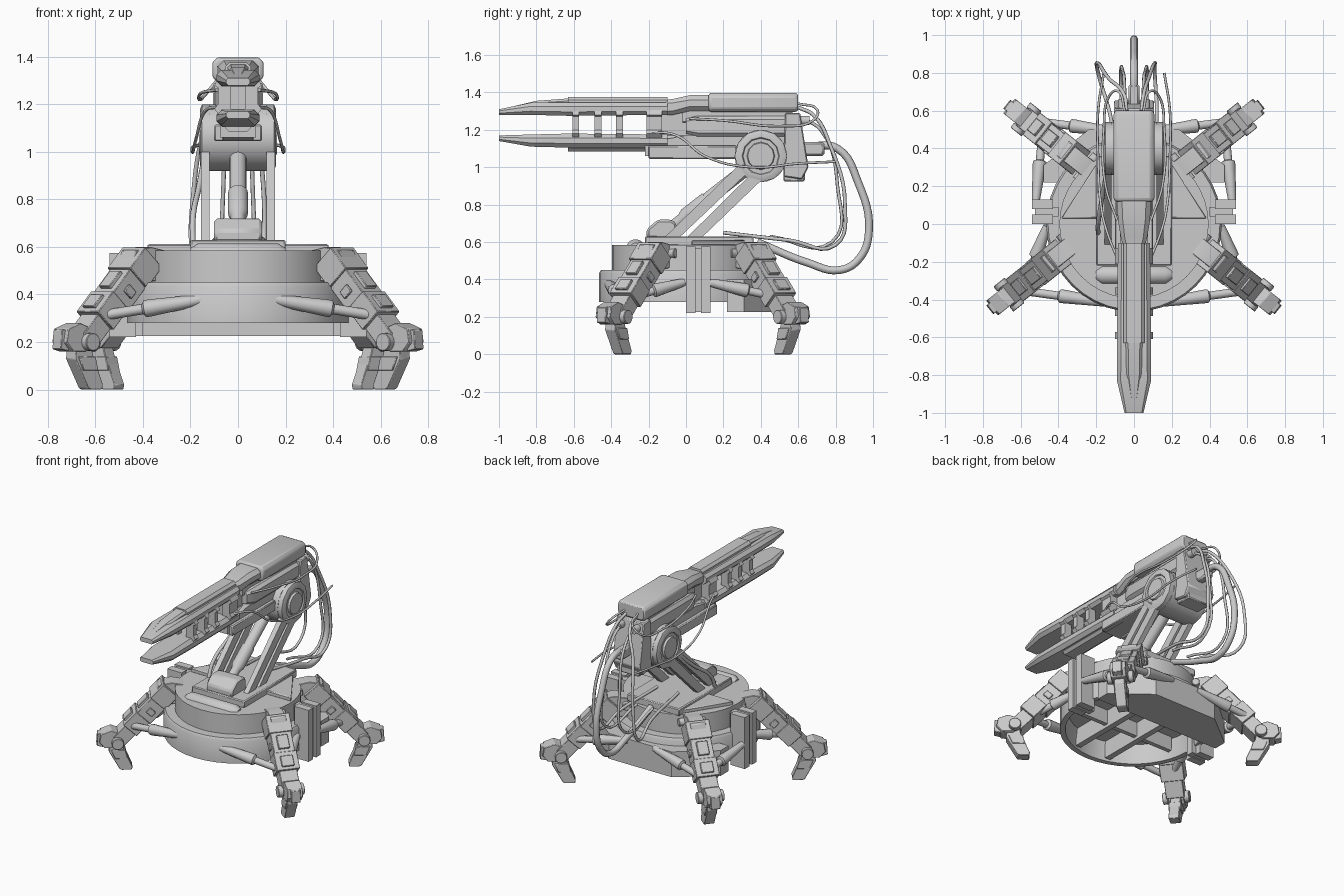
import bpy, bmesh
from math import sin, cos, pi, radians
from mathutils import Vector, Matrix


def finish(name, bm, mirror=False, bevel=0.0):
    bmesh.ops.recalc_face_normals(bm, faces=bm.faces)
    me = bpy.data.meshes.new(name)
    bm.to_mesh(me)
    bm.free()
    me.shade_smooth()
    me.set_sharp_from_angle(angle=radians(32))
    ob = bpy.data.objects.new(name, me)
    bpy.context.collection.objects.link(ob)
    if mirror:
        ob.modifiers.new("mirror", 'MIRROR')
    if bevel:
        b = ob.modifiers.new("bevel", 'BEVEL')
        b.width, b.segments, b.limit_method = bevel, 1, 'ANGLE'
    return ob


def rings(bm, loops):
    """Skin a list of equal-sized loops and cap both ends."""
    vs = [[bm.verts.new(p) for p in l] for l in loops]
    n = len(vs[0])
    for a, b in zip(vs, vs[1:]):
        for i in range(n):
            bm.faces.new((a[i], a[(i + 1) % n], b[(i + 1) % n], b[i]))
    bm.faces.new(vs[0])
    bm.faces.new(vs[-1][::-1])


def add_prism(bm, pts, axis, t0, t1):
    f = {'x': lambda a, b, t: (t, a, b), 'y': lambda a, b, t: (a, t, b),
         'z': lambda a, b, t: (a, b, t)}[axis]
    rings(bm, [[f(a, b, t) for a, b in pts] for t in (t0, t1)])


def prism(name, pts, axis, t0, t1, **kw):
    bm = bmesh.new()
    add_prism(bm, pts, axis, t0, t1)
    return finish(name, bm, **kw)


def box(name, x0, x1, y0, y1, z0, z1, **kw):
    return prism(name, [(x0, y0), (x1, y0), (x1, y1), (x0, y1)], 'z', z0, z1, **kw)


def add_rod(bm, p, q, stations, n=16):
    """Turned rod from p to q; stations are (fraction, radius)."""
    p, q = Vector(p), Vector(q)
    rot = (q - p).to_track_quat('Z', 'Y')
    rings(bm, [[p.lerp(q, t) + rot @ Vector((r * cos(2 * pi * i / n), r * sin(2 * pi * i / n), 0))
                for i in range(n)] for t, r in stations])


def rod(name, p, q, stations, n=16, **kw):
    bm = bmesh.new()
    add_rod(bm, p, q, stations, n)
    return finish(name, bm, **kw)


def loft(name, sections, chamfer=.3, **kw):
    """Chamfered rail along y; sections are (y, half_width, z0, z1)."""
    loops = []
    for y, w, z0, z1 in sections:
        c = min(w, z1 - z0) * chamfer
        loops.append([(-w, y, z0 + c), (-w + c, y, z0), (w - c, y, z0), (w, y, z0 + c),
                      (w, y, z1 - c), (w - c, y, z1), (-w + c, y, z1), (-w, y, z1 - c)])
    bm = bmesh.new()
    rings(bm, loops)
    return finish(name, bm, **kw)


def hose(name, pts, r):
    cu = bpy.data.curves.new(name, 'CURVE')
    cu.dimensions, cu.bevel_depth, cu.bevel_resolution, cu.resolution_u = '3D', r, 2, 6
    cu.use_fill_caps = True
    s = cu.splines.new('BEZIER')
    s.bezier_points.add(len(pts) - 1)
    for b, p in zip(s.bezier_points, pts):
        b.co = p
        b.handle_left_type = b.handle_right_type = 'AUTO'
    bpy.context.collection.objects.link(bpy.data.objects.new(name, cu))


# turntable body, hollow below
rod("lower_skirt", (0, 0, .28), (0, 0, .45), [(.75, .41), (0, .43), (0, .465), (.9, .465), (1, .455)], 40)
rod("turntable", (0, 0, .44), (0, 0, .585), [(0, .395), (1, .395)], 40)
prism("rear_underframe", [(-.48, .22), (.48, .22), (.48, .31), (.24, .5), (-.24, .5), (-.48, .31)],
      'z', .225, .40)
box("under_rib", .1, .14, -.4, .25, .29, .41, mirror=True)
box("under_cross_rib", -.38, .38, -.12, -.09, .31, .41)
box("deck_plate", -.2, .2, -.22, .36, .58, .63, bevel=.006)
prism("deck_wedge", [(.385, .03), (.19, .03), (.19, .33)], 'z', .58, .612, mirror=True, bevel=.006)
rod("front_roller", (-.2, -.27, .565), (.2, -.27, .565), [(0, .03), (.08, .05), (.92, .05), (1, .03)])

# side pods with a slot
for y0, y1 in ((0, .05), (.08, .13)):
    box("side_pod", .43, .54, y0, y1, .22, .575, mirror=True)
box("side_pod_core", .40, .525, .04, .09, .225, .565, mirror=True)

# leg, made once along +x and reused
bm = bmesh.new()
add_prism(bm, [(-.12, .47), (.06, .45), (.13, .52), (.10, .585), (.02, .6), (-.08, .58)], 'y', -.05, .05)
S, C = sin(radians(47)), cos(radians(47))
for s0, s1, t0, t1, w in ((-.02, .10, -.06, .065, .078), (.09, .24, -.06, .056, .068),
                          (.12, .21, .05, .072, .036), (.15, .19, -.03, .02, .078),
                          (.23, .35, -.05, .064, .075), (.26, .33, .055, .078, .04),
                          (.34, .46, -.045, .046, .058)):
    add_prism(bm, [(.04 + s * C + t * S, .54 - s * S + t * C)
                   for s, t in ((s0, t0), (s1, t0), (s1, t1), (s0, t1))], 'y', -w, w)
add_prism(bm, [(.32, .2), (.37, .16), (.44, .16), (.475, .20), (.465, .255), (.40, .28), (.32, .25)],
          'y', -.05, .05)
add_prism(bm, [(.40, .27), (.45, .16), (.49, .17), (.485, .25)], 'y', -.03, .03)
add_rod(bm, (.36, -.085, .2), (.36, .085, .2),
        [(0, .025), (0, .038), (.2, .038), (.2, .03), (.8, .03), (.8, .038), (1, .038), (1, .025)])
add_prism(bm, [(.33, .19), (.41, .18), (.415, .13), (.345, .005), (.33, 0), (.27, 0), (.265, .02), (.32, .15)],
          'y', -.033, .033)
add_prism(bm, [(.31, .14), (.40, .14), (.375, .08), (.295, .08)], 'y', -.04, .04)
add_rod(bm, (-.05, -.085, .54), (-.05, .085, .54), [(0, .025), (1, .025)])
leg = finish("leg_front_right", bm, bevel=.003)
for i, (x, y, a) in enumerate(((.38, -.15, -38.5), (.29, .33, 38.5), (-.38, -.15, 218.5), (-.29, .33, 141.5))):
    ob = leg if i == 0 else leg.copy()
    if i:
        ob.name = ("leg_back_right", "leg_front_left", "leg_back_left")[i - 1]
        bpy.context.collection.objects.link(ob)
    ob.matrix_world = Matrix.Translation((x, y, 0)) @ Matrix.Rotation(radians(a), 4, 'Z')

# hydraulic struts from the body to each leg
for p, q in (((.11, -.42, .385), (.58, -.355, .31)), ((.10, .49, .385), (.49, .54, .31)),
             ((.46, -.01, .385), (.56, -.28, .31)), ((.52, .12, .385), (.485, .47, .31))):
    rod("leg_strut", p, q, [(0, .02), (.1, .024), (.48, .034), (.54, .036), (.6, .036), (.62, .022), (1, .022)],
        12, mirror=True)

# sloping arm, shoulder joint and lift cylinder
for lo, hi in ((-.12, .27), (.0, .385)):
    prism("arm_bar", [(lo, .62), (lo + .08, .62), (hi + .08, .99), (hi, 1.0)],
          'x', .12, .155, mirror=True)
prism("arm_foot", [(-.21, .62), (-.05, .62), (-.05, .70), (-.08, .72), (-.15, .72), (-.21, .67)],
      'x', -.1, .1, bevel=.012)
rod("lift_cylinder", (0, -.09, .67), (0, .36, 1.02),
    [(0, .03), (.15, .03), (.2, .042), (.45, .042), (.45, .036), (1, .036)])
rod("shoulder_drum", (-.12, .40, 1.06), (.12, .40, 1.06), [(0, .14), (1, .14)], 24)
rod("shoulder_hub", (.11, .40, 1.06), (.165, .40, 1.06),
    [(0, .14), (.75, .14), (.9, .12), (.9, .1), (.75, .095), (.75, .075), (1, .07)], 12, mirror=True)

# twin rails with pointed ends
loft("upper_rail", [(-.63, .055, 1.285, 1.375), (-.1, .055, 1.285, 1.375)])
loft("upper_rail_blade", [(-1, .05, 1.28, 1.31), (-.83, .09, 1.28, 1.345), (-.63, .09, 1.275, 1.345),
                          (-.1, .085, 1.28, 1.345)])
loft("upper_tip_ridge", [(-.97, .012, 1.29, 1.315), (-.8, .04, 1.29, 1.355), (-.6, .045, 1.29, 1.37)])
loft("lower_rail", [(-.63, .055, 1.085, 1.17), (0, .055, 1.085, 1.17)])
loft("lower_rail_blade", [(-1, .05, 1.14, 1.17), (-.83, .09, 1.11, 1.175), (-.63, .09, 1.105, 1.18),
                          (-.1, .085, 1.105, 1.175)])
for y, w in ((-.59, .018), (-.47, .018), (-.355, .018), (-.17, .042)):
    prism("rail_clamp", [(.03, 1.15), (.075, 1.15), (.1, 1.18), (.085, 1.2), (.085, 1.27), (.1, 1.28),
                         (.08, 1.315), (.03, 1.315)], 'y', y - w, y + w, mirror=True)
box("rail_core", -.03, .03, -.2, .1, 1.15, 1.3)

# receiver housing
loft("housing_neck", [(-.11, .06, 1.28, 1.36), (-.07, .07, 1.28, 1.365), (.02, .085, 1.3, 1.385),
                      (.14, .09, 1.3, 1.385)])
loft("top_housing", [(.12, .10, 1.305, 1.39), (.13, .108, 1.295, 1.398), (.58, .108, 1.295, 1.398),
                     (.60, .10, 1.30, 1.39)], .2, bevel=.008)
loft("mid_body", [(0, .07, 1.18, 1.26), (.06, .095, 1.165, 1.275), (.55, .095, 1.165, 1.275)], .2)
loft("upper_core", [(-.02, .05, 1.24, 1.31), (.57, .08, 1.24, 1.31)], .1)
prism("lower_body", [(-.22, 1.06), (-.1, 1.06), (.0, 1.045), (.28, 1.045), (.55, 1.08), (.55, 1.17),
                     (-.0, 1.17), (-.22, 1.13)], 'x', -.075, .075)
box("lower_cheek", .06, .1, -.2, .27, 1.045, 1.115, mirror=True, bevel=.006)
prism("rear_block", [(.53, 1.29), (.61, 1.29), (.655, 1.0), (.62, .935), (.52, .95)], 'x', -.105, .105, bevel=.006)
box("rear_counterweight", -.085, .085, .52, .635, .925, .97, bevel=.006)
box("rear_socket", -.03, .03, .62, .74, 1.06, 1.135, bevel=.012)
rod("rear_port", (.06, .58, 1.25), (.06, .66, 1.25), [(0, .025), (1, .025)], mirror=True)

# hoses: one thick loop, thin back loops and side lines
hose("main_hose", [(0, .66, 1.115), (0, .81, 1.10), (0, .92, .92), (0, .978, .66), (0, .925, .51),
                   (0, .82, .45), (0, .65, .49), (0, .38, .6)], .021)
for sx, ex in ((-1, .19), (1, .11)):
    hose("back_hose", [(.04 * sx, .6, 1.32), (.05 * sx, .68, 1.28), (ex * .7 * sx, .77, 1.12), (ex * sx, .85, .8),
                       (ex * sx, .8, .585), (.12 * sx, .55, .61), (.08 * sx, .2, .65)], .01)
    hose("inner_hose", [(.05 * sx, .6, 1.27), (.05 * sx, .72, 1.2), (.06 * sx, .81, .9), (.07 * sx, .78, .6),
                        (.06 * sx, .45, .63)], .009)
    hose("side_hose", [(.08 * sx, -.2, 1.19), (.14 * sx, -.05, 1.17), (.175 * sx, .1, 1.06), (.19 * sx, .35, 1.0),
                       (.19 * sx, .6, 1.02), (.16 * sx, .8, 1.03)], .007)
    hose("upper_side_hose", [(.09 * sx, .02, 1.26), (.15 * sx, .2, 1.25), (.16 * sx, .5, 1.22),
                             (.13 * sx, .68, 1.25), (.08 * sx, .7, 1.31), (.05 * sx, .6, 1.34)], .007)
hose("arm_hose", [(-.19, -.05, .62), (-.19, .0, .72), (-.165, .16, .85), (-.14, .3, .98)], .012)
